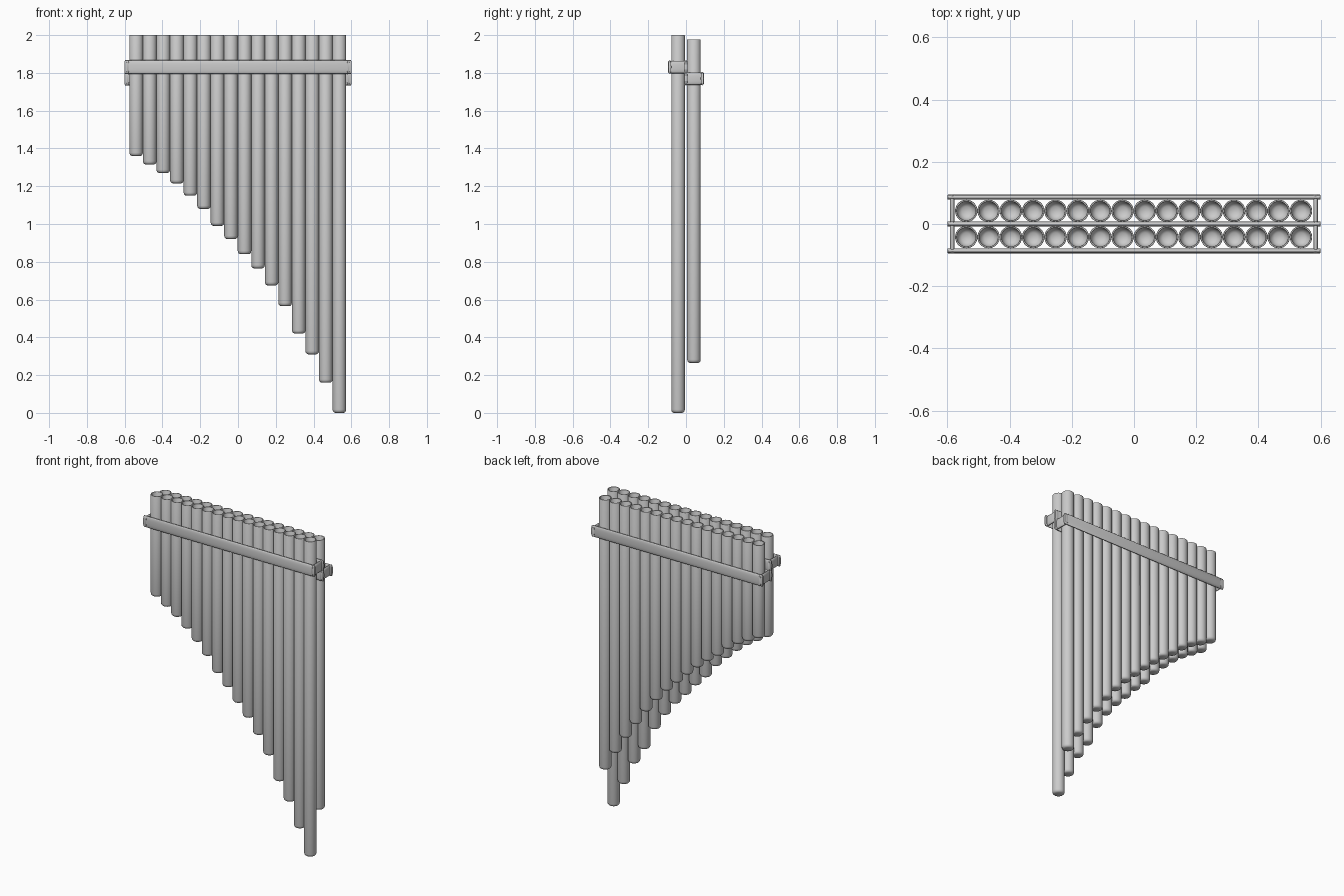
import bpy, math

if "Cube" in bpy.data.objects:
    bpy.data.objects.remove(bpy.data.objects["Cube"])

SEG = 28
R, RI = 0.036, 0.030
X0, STEP = -0.539, 0.0717


def add_mesh(name, verts, faces, angle=40):
    me = bpy.data.meshes.new(name)
    me.from_pydata(verts, [], faces)
    ob = bpy.data.objects.new(name, me)
    bpy.context.collection.objects.link(ob)
    bpy.ops.object.select_all(action='DESELECT')
    ob.select_set(True)
    bpy.context.view_layer.objects.active = ob
    bpy.ops.object.shade_smooth_by_angle(angle=math.radians(angle))
    return ob


def skin(rings):
    """Join equal rings of points into a capped tube."""
    n = len(rings[0])
    verts = [p for ring in rings for p in ring]
    faces = [tuple(reversed(range(n)))]
    for k in range(len(rings) - 1):
        for i in range(n):
            j = (i + 1) % n
            faces.append((k * n + i, k * n + j, (k + 1) * n + j, (k + 1) * n + i))
    faces.append(tuple(range((len(rings) - 1) * n, len(rings) * n)))
    return verts, faces


def pipe(name, x, y, bottom, top):
    # rounded closed foot, open hollow top
    prof = [(R - 0.014, bottom), (R - 0.007, bottom + 0.003), (R - 0.002, bottom + 0.009),
            (R, bottom + 0.018), (R, top - 0.002), (R - 0.001, top), (RI + 0.001, top),
            (RI, top - 0.002), (RI, bottom + 0.04), (RI - 0.006, bottom + 0.026),
            (RI - 0.016, bottom + 0.018)]
    rings = [[(x + r * math.cos(2 * math.pi * i / SEG), y + r * math.sin(2 * math.pi * i / SEG), z)
              for i in range(SEG)] for r, z in prof]
    add_mesh(name, *skin(rings))


def rail(name, start, end, along, centre, z, thick=0.016, height=0.072):
    # bar with a rounded oval section and softened ends
    rings = []
    for t, s in ((start, 0.88), (start + 0.003, 1), (end - 0.003, 1), (end, 0.88)):
        ring = []
        for i in range(SEG):
            a = 2 * math.pi * i / SEG
            c, d = math.cos(a), math.sin(a)
            u = math.copysign(abs(c) ** 0.8, c) * thick / 2 * s
            w = math.copysign(abs(d) ** 0.8, d) * height / 2 * s
            ring.append((t, centre + u, z + w) if along == 'x' else (centre - u, t, z + w))
        rings.append(ring)
    add_mesh(name, *skin(rings))


# pipes: foot heights from left to right
front = [1.36, 1.315, 1.27, 1.215, 1.15, 1.08, 0.99, 0.92,
         0.84, 0.765, 0.675, 0.565, 0.42, 0.31, 0.16, 0.0]
back = [1.385, 1.347, 1.31, 1.26, 1.197, 1.145, 1.085, 1.02,
        0.95, 0.88, 0.80, 0.71, 0.61, 0.505, 0.39, 0.265]
for i in range(16):
    x = X0 + i * STEP
    pipe(f"front_pipe_{i + 1}", x, -0.042, front[i], 2.0)
    pipe(f"back_pipe_{i + 1}", x, 0.042, back[i], 1.978)

# rails on both faces of each row, and the short end ties joining them
for row, z, outer, sgn in (("front", 1.831, -0.086, -1), ("back", 1.770, 0.086, 1)):
    rail(f"{row}_outer_rail", -0.6, 0.6, 'x', outer, z)
    rail(f"{row}_inner_rail", -0.6, 0.6, 'x', 0.0, z)
    lo, hi = sorted((sgn * 0.094, -sgn * 0.008))
    for side, x in (("left", -0.584), ("right", 0.584)):
        rail(f"{row}_{side}_tie", lo, hi, 'y', x, z, 0.016, 0.066)
